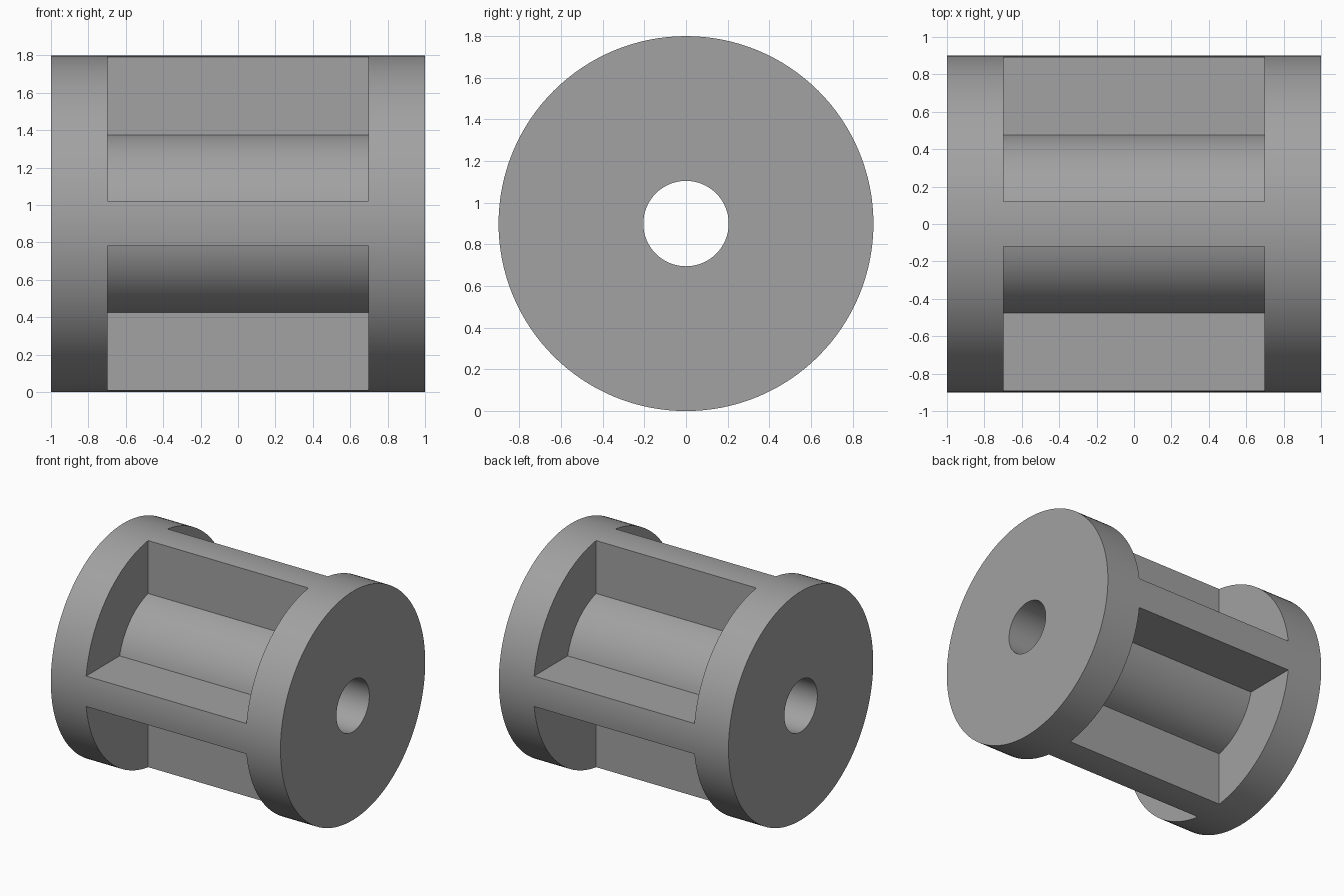
import bpy, bmesh, math
from mathutils import Matrix

if "Cube" in bpy.data.objects:
    bpy.data.objects.remove(bpy.data.objects["Cube"])

R, BORE, CORE = 0.9, 0.205, 0.49     # outer, bore and core radii
RIB, POCKET = 0.12, 0.698            # rib half thickness, pocket half length
CENTRE_Z = 0.9

grey = bpy.data.materials.new("mid_grey")
grey.diffuse_color = (0.36, 0.36, 0.36, 1)
grey.use_nodes = True
grey.node_tree.nodes["Principled BSDF"].inputs["Base Color"].default_value = grey.diffuse_color


def make_object(name, bm):
    bmesh.ops.recalc_face_normals(bm, faces=bm.faces)
    mesh = bpy.data.meshes.new(name)
    bm.to_mesh(mesh)
    bm.free()
    mesh.materials.append(grey)
    obj = bpy.data.objects.new(name, mesh)
    obj.location.z = CENTRE_Z
    bpy.context.collection.objects.link(obj)
    return obj


def x_cylinder(name, radius, length, sides):
    bm = bmesh.new()
    bmesh.ops.create_cone(bm, cap_ends=True, segments=sides, radius1=radius,
                          radius2=radius, depth=length,
                          matrix=Matrix.Rotation(math.pi / 2, 4, 'Y'))
    return make_object(name, bm)


def pocket_cutter(name, turn):
    # quarter-sector prism: curved floor on the core, flat walls along the ribs
    a = math.asin(RIB / CORE)
    steps = 24
    angles = [a + (math.pi / 2 - 2 * a) * i / steps for i in range(steps + 1)]
    profile = [(CORE * math.cos(t), CORE * math.sin(t)) for t in angles]
    profile += [(RIB, 1.0), (1.0, 1.0), (1.0, RIB)]
    bm = bmesh.new()
    face = bm.faces.new([bm.verts.new((-POCKET, y, z)) for y, z in profile])
    ext = bmesh.ops.extrude_face_region(bm, geom=[face])
    moved = [v for v in ext["geom"] if isinstance(v, bmesh.types.BMVert)]
    bmesh.ops.translate(bm, verts=moved, vec=(2 * POCKET, 0, 0))
    bmesh.ops.rotate(bm, verts=bm.verts, cent=(0, 0, 0),
                     matrix=Matrix.Rotation(turn, 3, 'X'))
    return make_object(name, bm)


# spool body, with a through bore and four pockets between the ribs
spool = x_cylinder("spool_body", R, 2.0, 128)
cutters = [x_cylinder("bore_cutter", BORE, 2.4, 64)]
cutters += [pocket_cutter(f"pocket_cutter_{i + 1}", i * math.pi / 2) for i in range(4)]

bpy.context.view_layer.objects.active = spool
for cutter in cutters:
    mod = spool.modifiers.new(cutter.name, 'BOOLEAN')
    mod.operation = 'DIFFERENCE'
    mod.solver = 'EXACT'
    mod.object = cutter
    bpy.ops.object.modifier_apply(modifier=mod.name)
for cutter in cutters:
    bpy.data.objects.remove(cutter, do_unlink=True)

# smooth curves, crisp edges
spool.select_set(True)
bpy.ops.object.shade_smooth_by_angle(angle=math.radians(25))
